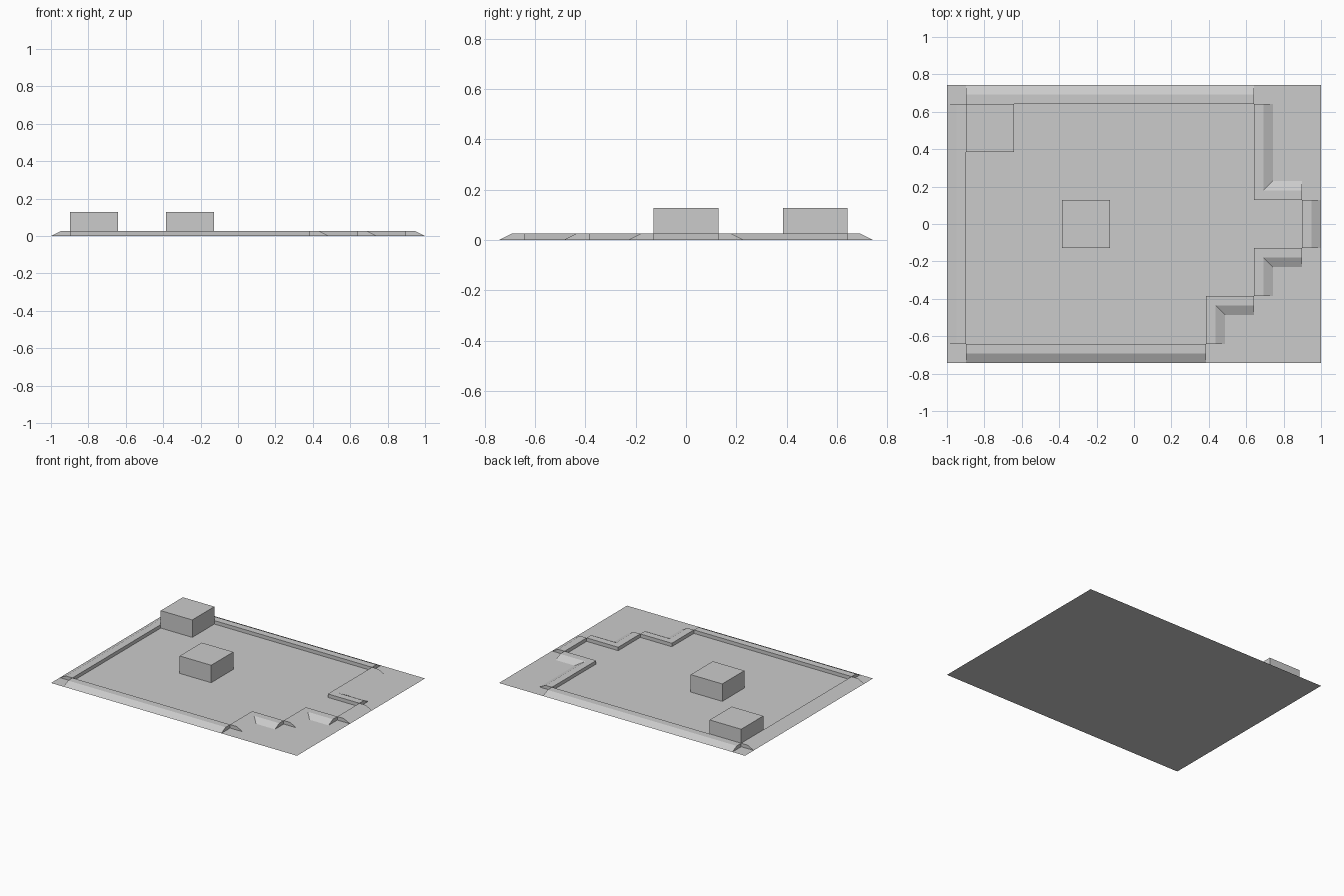
import bpy
import bmesh
from mathutils import Vector

cube = bpy.data.objects.get("Cube")
if cube:
    bpy.data.objects.remove(cube, do_unlink=True)

U = 1 / 3.9                      # one floor tile
RIM_W, RIM_H = 0.4 * U, 0.1 * U  # border ridge section

grey = bpy.data.materials.new("light_grey")
grey.use_nodes = True
grey.diffuse_color = (0.6, 0.6, 0.6, 1)
bsdf = next(n for n in grey.node_tree.nodes if n.type == 'BSDF_PRINCIPLED')
bsdf.inputs["Base Color"].default_value = (0.6, 0.6, 0.6, 1)


def finish(name, bm):
    bmesh.ops.recalc_face_normals(bm, faces=bm.faces)
    mesh = bpy.data.meshes.new(name)
    bm.to_mesh(mesh)
    bm.free()
    mesh.materials.append(grey)
    obj = bpy.data.objects.new(name, mesh)
    bpy.context.collection.objects.link(obj)
    return obj


def ridge(name, start, end):
    """Bar with an upright inner wall, flat top and sloping outer side."""
    a, b = (Vector((*p, 0)) * U for p in (start, end))
    out = (b - a).normalized().cross(Vector((0, 0, 1)))
    section = [(0, 0), (0, RIM_H), (RIM_W / 2, RIM_H), (RIM_W, 0)]
    bm = bmesh.new()
    near, far = ([bm.verts.new(p + out * w + Vector((0, 0, h)))
                  for w, h in section] for p in (a, b))
    bm.faces.new(near)
    bm.faces.new(far)
    # The underside stays open where it rests on the floor
    for i in range(3):
        bm.faces.new((near[i], near[i + 1], far[i + 1], far[i]))
    finish(name, bm)


def block(name, x, y):
    bm = bmesh.new()
    bmesh.ops.create_cube(bm, size=U)
    bmesh.ops.scale(bm, vec=(1, 1, 0.5), verts=bm.verts)
    bmesh.ops.translate(bm, vec=(x * U, y * U, U / 4), verts=bm.verts)
    finish(name, bm)


# Thin floor sheet
bm = bmesh.new()
bmesh.ops.create_grid(bm, x_segments=1, y_segments=1, size=1)
bmesh.ops.scale(bm, vec=(1, 2.9 * U, 1), verts=bm.verts)
floor = finish("floor", bm)

# Border ridges, counterclockwise around the stepped outline
outline = [(-3.5, -2.5), (1.5, -2.5), (1.5, -1.5), (2.5, -1.5), (2.5, -0.5),
           (3.5, -0.5), (3.5, 0.5), (2.5, 0.5), (2.5, 2.5), (-3.5, 2.5)]
names = ["front", "lower_step_side", "lower_step_front", "upper_step_side",
         "alcove_front", "alcove_end", "alcove_back", "left_side", "back",
         "right_side"]
for i, label in enumerate(names):
    ridge(label + "_ridge", outline[i], outline[(i + 1) % len(outline)])

# Raised blocks
block("corner_block", -3, 2)
block("centre_block", -1, 0)
